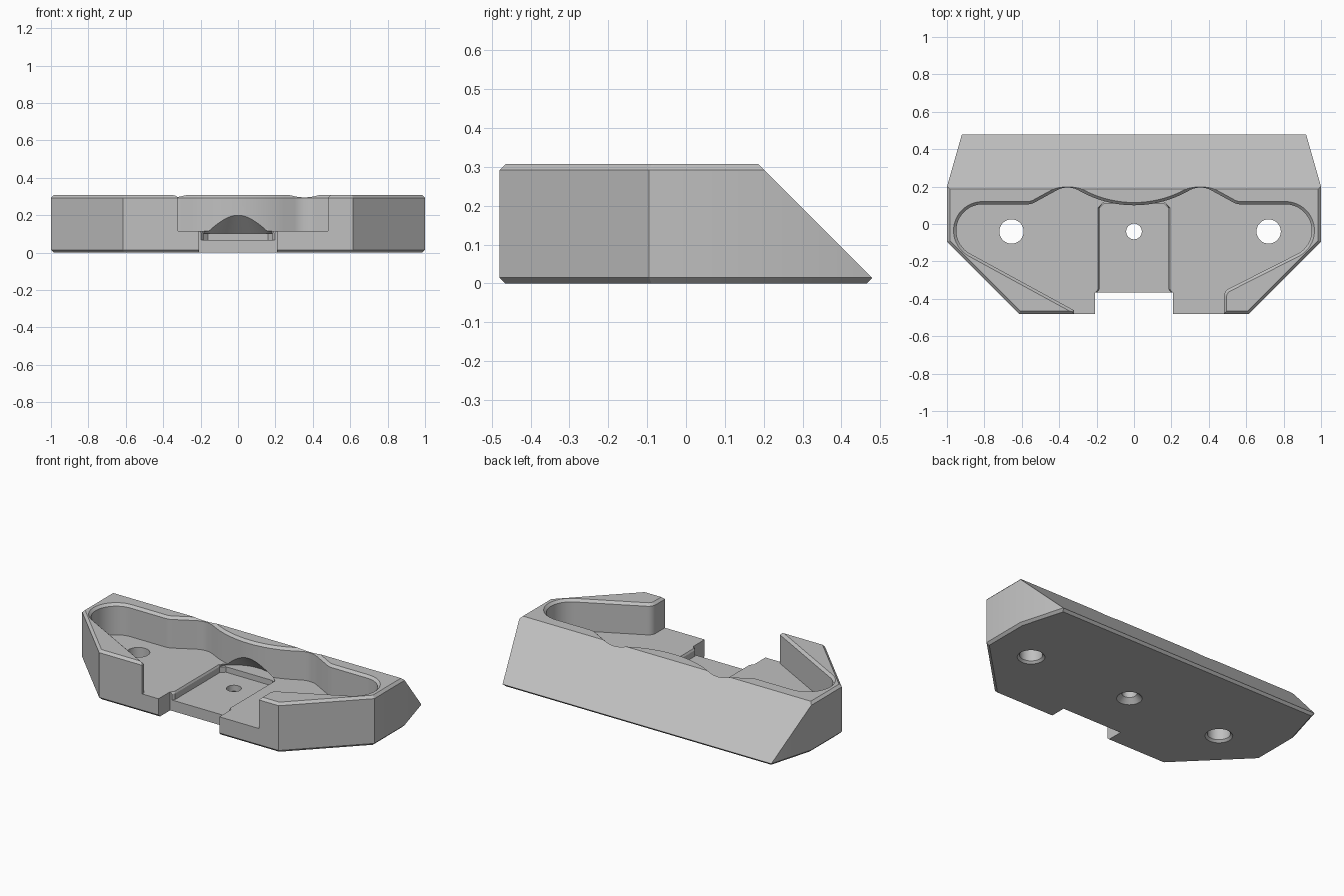
import bpy, bmesh, math
from mathutils import Vector

if "Cube" in bpy.data.objects:
    bpy.data.objects.remove(bpy.data.objects["Cube"], do_unlink=True)

grey = bpy.data.materials.new("light grey plastic")
grey.use_nodes = True
colour = (0.53, 0.53, 0.53, 1)
grey.diffuse_color = colour
grey.node_tree.nodes["Principled BSDF"].inputs["Base Color"].default_value = colour


def arc(cx, cy, r, start, end, steps):
    angles = [math.radians(start + (end - start) * i / steps) for i in range(steps + 1)]
    return [(cx + r * math.cos(a), cy + r * math.sin(a)) for a in angles]


def mirrored(points):
    return [(-x, y) for x, y in reversed(points)]


def offset(points, d):
    """Move a counter-clockwise outline outwards by d with mitred corners."""
    out = []
    for i, p in enumerate(points):
        a, b, c = Vector(points[i - 1]), Vector(p), Vector(points[(i + 1) % len(points)])
        u, v = (b - a).normalized(), (c - b).normalized()
        n, m = Vector((u.y, -u.x)), Vector((v.y, -v.x))
        out.append(b + (n + m) * d / (1 + n.dot(m)))
    return out


def loft(name, outline, rings):
    """Stack offset copies of an outline: rings are (height, offset)."""
    bm = bmesh.new()
    layers = [[bm.verts.new((p[0], p[1], z)) for p in offset(outline, d)] for z, d in rings]
    bm.faces.new(layers[0][::-1])
    bm.faces.new(layers[-1])
    n = len(outline)
    for low, high in zip(layers, layers[1:]):
        for i in range(n):
            j = (i + 1) % n
            bm.faces.new((low[i], low[j], high[j], high[i]))
    bmesh.ops.recalc_face_normals(bm, faces=bm.faces)
    mesh = bpy.data.meshes.new(name)
    bm.to_mesh(mesh)
    bm.free()
    obj = bpy.data.objects.new(name, mesh)
    bpy.context.scene.collection.objects.link(obj)
    mesh.materials.append(grey)
    return obj


def box(x0, x1, y0, y1):
    return [(x0, y0), (x1, y0), (x1, y1), (x0, y1)]


def boolean(target, cutter, operation="DIFFERENCE"):
    mod = target.modifiers.new(cutter.name, "BOOLEAN")
    mod.operation, mod.solver, mod.object = operation, "EXACT", cutter
    bpy.context.view_layer.update()
    graph = bpy.context.evaluated_depsgraph_get()
    result = bpy.data.meshes.new_from_object(target.evaluated_get(graph))
    target.modifiers.clear()
    target.data = result
    bpy.data.objects.remove(cutter, do_unlink=True)


# Main block with chamfered top and bottom edges
half = [(0.615, -0.48), (1, -0.095), (1, 0.2), (0.92, 0.48)]
body = loft("tray_body", half + mirrored(half),
            [(0, -0.015), (0.015, 0), (0.292, 0), (0.307, -0.015)])

# Sloped back
slope = loft("slope_cutter", box(-2, 2, 0, 1), [(-0.2, 0), (1, 0)])
for v in slope.data.vertices:
    v.co.y = 0.494 - v.co.z if v.co.y < 0.5 else 2
boolean(body, slope)

# Pocket with wavy rear wall, rounded ends and an open front
wave = (arc(0.81, -0.035, 0.14, -62, 90, 20) + arc(0.57, 0.185, 0.08, 270, 240, 4)
        + arc(0.355, 0.075, 0.12, 60, 115, 10) + arc(0, 0.69, 0.59, 295, 270, 8)[:-1])
front = [(-0.32, -0.462), (-0.32, -0.7), (0.48, -0.7)] + arc(0.53, -0.39, 0.05, 180, 118, 5)
pocket = loft("pocket_cutter", front + wave + [(0, 0.1)] + mirrored(wave),
              [(0.115, 0), (0.292, 0), (0.322, 0.03)])
boolean(body, pocket)

# Central recess with clipped rear corners
recess = loft("recess_cutter",
              [(-0.2, -0.7), (0.2, -0.7), (0.2, -0.37), (0.185, -0.35), (0.185, 0.085),
               (0.16, 0.11), (-0.16, 0.11), (-0.185, 0.085), (-0.185, -0.35), (-0.2, -0.37)],
              [(0.067, 0), (0.104, 0), (0.125, 0.012)])
boolean(body, recess)

# Front notch through the floor
boolean(body, loft("notch_cutter", box(-0.208, 0.208, -0.8, -0.366), [(-0.1, 0), (0.2, 0)]))

# Conical relief under the middle of the rear wall
cone = loft("relief_cutter", arc(0, -0.04, 0.239, 0, 354, 59), [(0.101, 0), (0.332, -0.231)])
boolean(cone, loft("relief_limit", box(-0.183, 0.183, 0.05, 0.4), [(0, 0), (1, 0)]), "INTERSECT")
boolean(body, cone)

# Screw holes, flared at the underside
for x, radius, flare in ((-0.655, 0.065, 0.013), (0.72, 0.065, 0.013), (0, 0.042, 0.03)):
    boolean(body, loft("hole_cutter", arc(x, -0.04, radius, 0, 350, 35),
                       [(-0.01, flare + 0.01), (flare, 0), (0.2, 0)]))

bpy.ops.object.select_all(action="DESELECT")
body.select_set(True)
bpy.context.view_layer.objects.active = body
bpy.ops.object.shade_smooth_by_angle(angle=math.radians(25))
